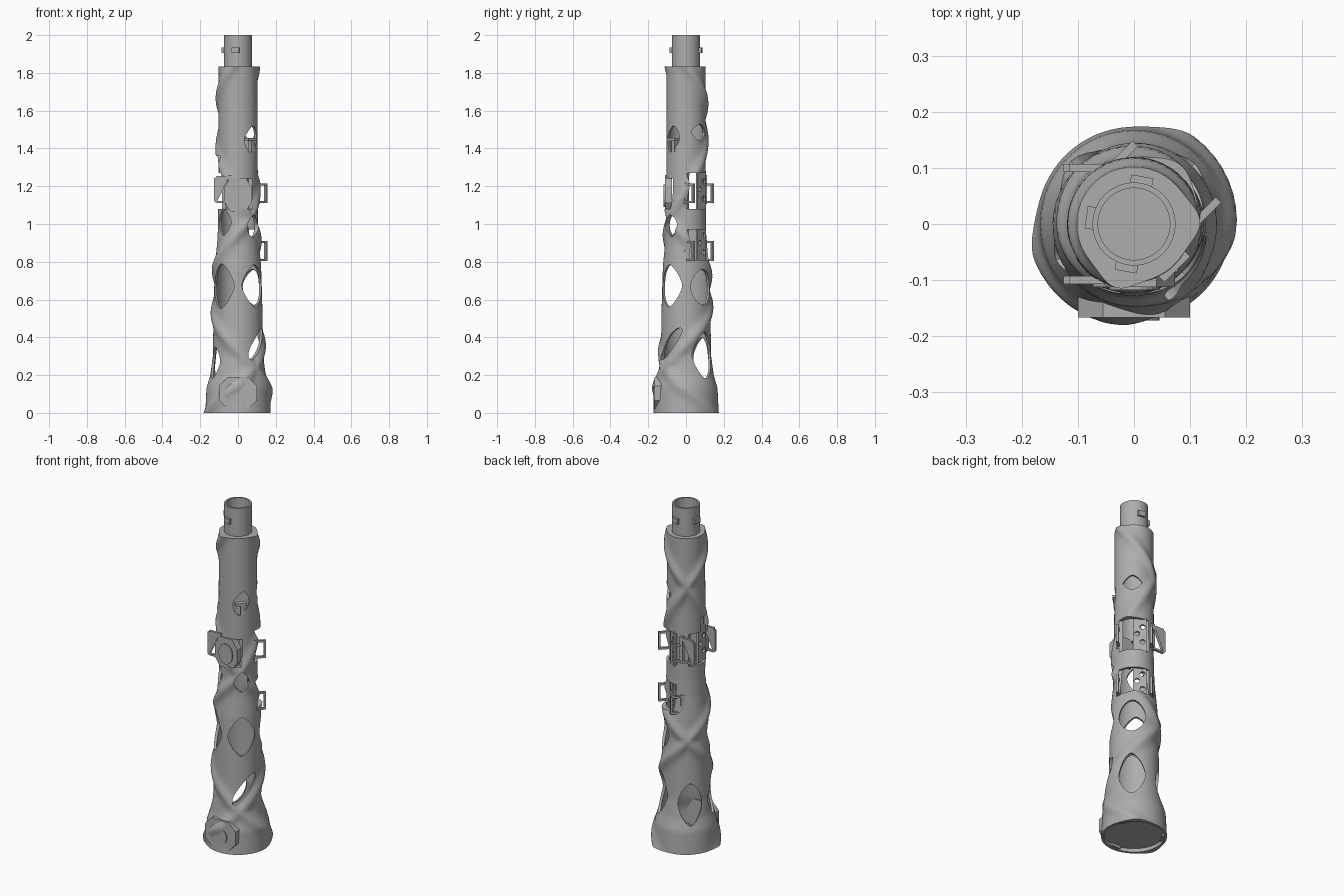
import bpy, bmesh
from math import sin, cos, pi, exp, radians, copysign

cube = bpy.data.objects.get("Cube")
if cube:
    bpy.data.objects.remove(cube)

GREY = (0.42, 0.42, 0.42, 1)
mat = bpy.data.materials.new("plain_grey")
mat.use_nodes = True
mat.diffuse_color = GREY
mat.node_tree.nodes["Principled BSDF"].inputs["Base Color"].default_value = GREY


def finish(name, bm):
    bmesh.ops.recalc_face_normals(bm, faces=bm.faces)
    me = bpy.data.meshes.new(name)
    bm.to_mesh(me)
    bm.free()
    ob = bpy.data.objects.new(name, me)
    bpy.context.collection.objects.link(ob)
    me.materials.append(mat)
    return ob


def prism(name, pts, angle, d0, d1):
    """Outline in (sideways, height), pushed along a horizontal direction."""
    a = radians(angle)
    bm = bmesh.new()
    rings = []
    for d in (d0, d1):
        rings.append([bm.verts.new((cos(a) * d - sin(a) * u, sin(a) * d + cos(a) * u, z))
                      for u, z in pts])
    n = len(pts)
    for ring in rings:
        bm.faces.new(ring)
    for i in range(n):
        j = (i + 1) % n
        bm.faces.new((rings[0][i], rings[0][j], rings[1][j], rings[1][i]))
    return finish(name, bm)


def lathe(name, rows, segs, closed=True):
    """rows are functions of angle giving (radius, height)."""
    bm = bmesh.new()
    grid = [[bm.verts.new((r * cos(t), r * sin(t), z))
             for t in (2 * pi * i / segs for i in range(segs)) for r, z in [row(t)]]
            for row in rows]
    last = len(grid) if closed else len(grid) - 1
    for k in range(last):
        p, q = grid[k], grid[(k + 1) % len(grid)]
        for i in range(segs):
            j = (i + 1) % segs
            bm.faces.new((p[i], p[j], q[j], q[i]))
    return finish(name, bm)


def rect(u0, u1, z0, z1):
    return [(u0, z0), (u1, z0), (u1, z1), (u0, z1)]


def oval(z0, z1, hw, power=1.4, skew=0.0, u=0.0, n=24):
    pts = []
    for i in range(n):
        c, s = cos(2 * pi * i / n), sin(2 * pi * i / n)
        x = copysign(abs(c) ** (2 / power), c)
        y = copysign(abs(s) ** (2 / power), s)
        pts.append((u + hw * x + skew * y, (z0 + z1) / 2 + (z1 - z0) / 2 * y))
    return pts


def lerp(table, x):
    for (a, p), (b, q) in zip(table, table[1:]):
        if x <= b:
            return p + (q - p) * (x - a) / (b - a)
    return table[-1][1]


def cut(ob, cutters):
    for c in cutters:
        c.hide_render = True
        m = ob.modifiers.new("cut", "BOOLEAN")
        m.operation = "DIFFERENCE"
        m.solver = "EXACT"
        m.object = c
    dg = bpy.context.evaluated_depsgraph_get()
    me = bpy.data.meshes.new_from_object(ob.evaluated_get(dg))
    ob.modifiers.clear()
    ob.data = me
    for c in cutters:
        bpy.data.objects.remove(c)


def smooth(ob):
    bpy.ops.object.select_all(action="DESELECT")
    ob.select_set(True)
    bpy.context.view_layer.objects.active = ob
    bpy.ops.object.shade_smooth_by_angle(angle=radians(35))


# Body: tapered shell with two crossing spiral ridges
TOP = 1.835
PROFILE = [(0, .173), (.13, .167), (.2, .147), (.3, .133), (.6, .128),
           (.78, .122), (.9, .11), (1.0, .105), (TOP, .102)]
TURNS = [(0, -.3), (.24, 0), (.65, .5), (1.03, 1), (1.55, 1.5), (TOP, 1.85)]
START = radians(-52)


def outer(z):
    def row(t):
        turn = 2 * pi * lerp(TURNS, z)
        bump = 0
        for side in (1, -1):
            d = (t - START - side * turn + pi) % (2 * pi) - pi
            bump = max(bump, exp(-(d / .32) ** 2))
        return lerp(PROFILE, z) + .016 * bump, z
    return row


def inner(z):
    return lambda t: (lerp(PROFILE, z) - .014, z)


STEPS = 110
heights = [TOP * i / STEPS for i in range(STEPS + 1)]
body = lathe("twisted_body", [outer(z) for z in heights] +
             [inner(z) for z in reversed(heights)], 104)

# Windows: angle, bottom, top, half width, roundness, slant
windows = [(-45, .56, .785, .074, 1.5, 0), (-135, .55, .79, .074, 1.5, 0),
           (45, .57, .76, .07, 1.8, 0), (45, .18, .43, .07, 1.6, 0),
           (135, .16, .40, .065, 1.6, 0), (-155, .18, .35, .05, 1.5, 0),
           (-40, .28, .45, .035, 2.2, .055), (-45, .93, 1.05, .042, 1.5, 0),
           (-135, .94, 1.08, .045, 1.5, 0), (-45, 1.38, 1.52, .045, 1.5, .01),
           (45, 1.44, 1.53, .05, 1.4, 0)]
cutters = [prism("cutter", oval(z0, z1, w, p, s), a, .04, .3)
           for a, z0, z1, w, p, s in windows]
# Flat-backed side openings
OPENINGS = [(50, .81, .97), (50, 1.08, 1.27), (180, 1.08, 1.27), (-90, 1.08, 1.24)]
cutters += [prism("cutter", rect(-.078, .078, z0, z1), a, .07, .3)
            for a, z0, z1 in OPENINGS]
cutters.append(prism("cutter", rect(-.01, .06, 1.26, 1.36), 180, .075, .3))
cut(body, cutters)
smooth(body)

# Perforated plates inside the openings
for a, z0, z1 in OPENINGS[:3]:
    plate = prism("perforated_plate", rect(-.005, .066, z0 - .01, z1 + .01), a, .072, .084)
    mid = (z0 + z1) / 2
    cut(plate, [prism("cutter", oval(z - .014, z + .014, .014, 2, 0, u), a, .05, .1)
                for u, z in ((.045, mid + .05), (.045, mid - .04), (.016, mid + .01))])

# Panels on the front
OCT = [(-1, -.45), (-.55, -1), (.55, -1), (1, -.45), (1, .45), (.55, 1), (-.55, 1), (-1, .45)]


def panel(name, hw, hh, z, d0, d1):
    return prism(name, [(u * hw, z + v * hh) for u, v in OCT], -90, d0, d1)


panel("base_panel", .1, .085, .105, .13, .167)
panel("chest_panel", .073, .088, 1.155, .075, .112)
prism("base_boss", oval(.045, .145, .045, 2), -90, .16, .172)
prism("chest_boss", oval(1.09, 1.21, .045, 2), -90, .105, .118)

# Handles around the openings
B = .011


def handle(angle, d, u0, u1, z0, z1):
    pts = [(u0, z0), (u1, z0), (u1, z1), (u0, z1), (u0, z1 - B),
           (u1 - B, z1 - B), (u1 - B, z0 + B), (u0, z0 + B)]
    prism("handle", pts, angle, d - .007, d + .007)
    # Clip foot
    prism("handle_foot", rect(u0 - .008, u0 + .012, z0 - .005, z1 + .005), angle, d - .01, d + .01)


for z in (1.11, .805):
    handle(-45, .076, .065, .137, z, z + .105)
    handle(-45, -.1, .035, .103, z, z + .105)
for d in (.1, -.1):
    handle(-90, d, -.045, -.115, 1.11, 1.255)

# Small ledge in the upper front window
prism("window_ledge", rect(-.035, .03, 1.44, 1.455), -45, .085, .112)
prism("window_ledge_leg", rect(-.005, .02, 1.38, 1.455), -45, .085, .105)


# Top connector with shoulder, floor and lugs
def ring(name, pts, closed=True):
    ob = lathe(name, [(lambda t, p=p: p) for p in pts], 64, closed)
    smooth(ob)
    return ob


ring("shoulder", [(.07, TOP - .02), (.098, TOP - .02), (.098, TOP), (.07, TOP)])
ring("connector_tube", [(.074, TOP - .01), (.074, 2), (.064, 2), (.064, TOP - .01)])


def disc(name, r, z0, z1):
    return ring(name, [(.0005, z0), (r, z0), (r, z1), (.0005, z1)])


disc("connector_floor", .068, TOP - .015, TOP - .003)
disc("base_floor", .16, .02, .032)
for a in (80, 172, 260):
    prism("connector_lug", rect(-.02, .02, 1.905, 1.935), a, .068, .086)
# Tabs under the base floor
for a in (30, 150, 270):
    prism("base_tab", rect(-.03, .03, .004, .02), a, .145, .165)
